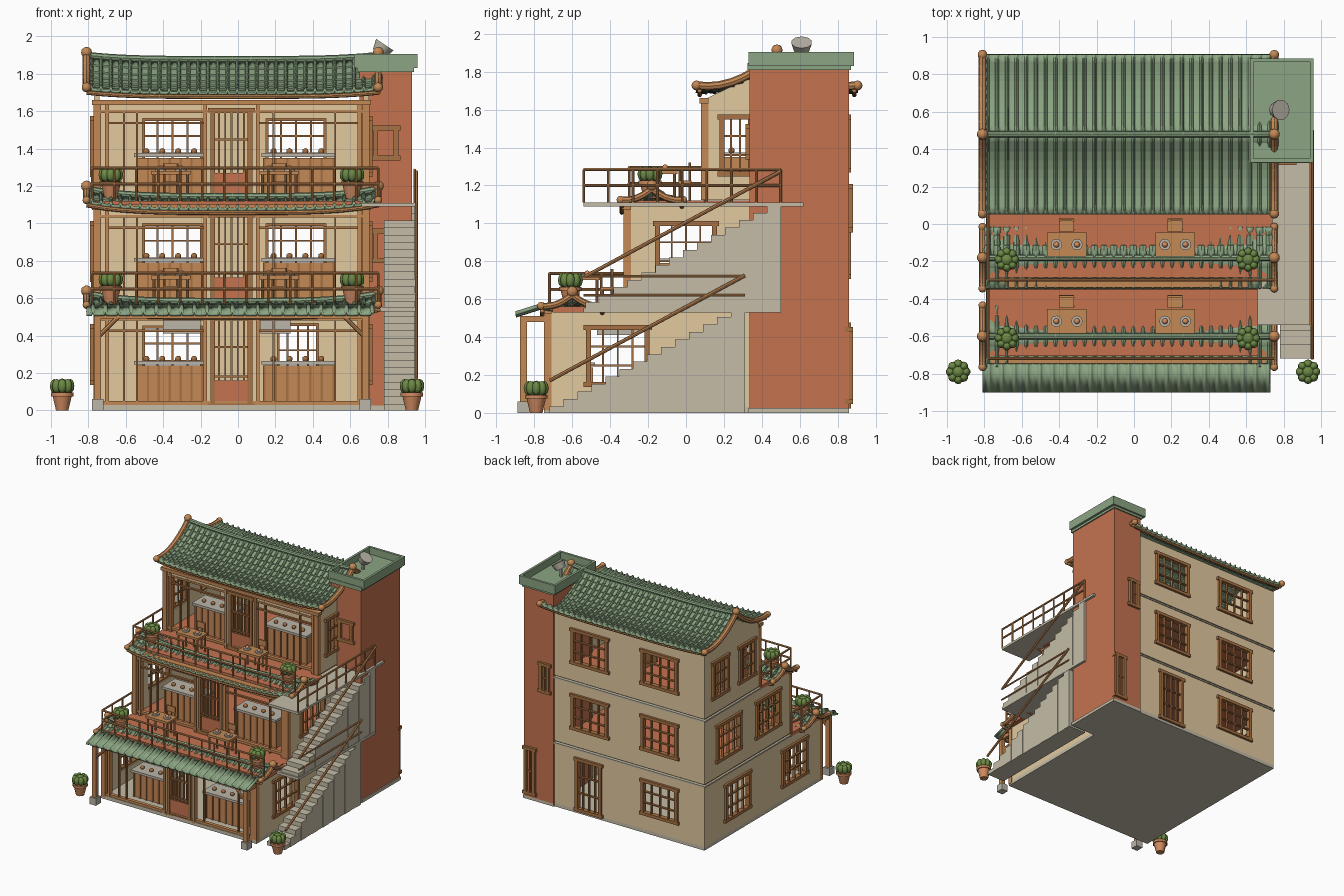
import bpy, bmesh, math
from mathutils import Matrix, Vector

if "Cube" in bpy.data.objects:
    bpy.data.objects.remove(bpy.data.objects["Cube"])


def paint(name, *rgb):
    mat = bpy.data.materials.new(name)
    mat.use_nodes = True
    color = [(channel / 255) ** 2.2 for channel in rgb] + [1]
    mat.diffuse_color = color
    mat.node_tree.nodes["Principled BSDF"].inputs["Base Color"].default_value = color
    return mat


cream = paint("cream plaster", 225, 200, 157)
brick = paint("terracotta red", 195, 114, 80)
green = paint("roof green", 138, 163, 129)
wood = paint("light wood", 194, 135, 85)
dark = paint("dark wood", 165, 112, 68)
concrete = paint("concrete", 195, 187, 166)
stone = paint("grey stone", 186, 180, 167)
leaf = paint("leaf green", 108, 136, 70)
clay = paint("pot clay", 208, 138, 96)

parts = {}


def part(name, mat):
    return parts.setdefault(name, (bmesh.new(), mat))[0]


def box(name, mat, x0, x1, y0, y1, z0, z1):
    size = Matrix.Diagonal((x1 - x0, y1 - y0, z1 - z0, 1))
    place = Matrix.Translation(((x0 + x1) / 2, (y0 + y1) / 2, (z0 + z1) / 2))
    bmesh.ops.create_cube(part(name, mat), size=1, matrix=place @ size)


def rod(name, mat, start, end, r0, r1=None, sides=8):
    start, end = Vector(start), Vector(end)
    way = end - start
    turn = way.to_track_quat("Z", "Y").to_matrix().to_4x4()
    bmesh.ops.create_cone(part(name, mat), cap_ends=True, segments=sides, radius1=r0,
                          radius2=r0 if r1 is None else r1, depth=way.length,
                          matrix=Matrix.Translation((start + end) / 2) @ turn)


def ball(name, mat, place, radius, tall=1.0):
    bmesh.ops.create_icosphere(part(name, mat), subdivisions=2, radius=radius,
                               matrix=Matrix.Translation(place) @ Matrix.Diagonal((1, 1, tall, 1)))


def tube(name, mat, path, radius):
    for start, end in zip(path, path[1:]):
        rod(name, mat, start, end, radius)
        ball(name, mat, end, radius)


# Walls run along x or y; openings are left out of the panels
def panel(name, mat, axis, u0, u1, d0, d1, z0, z1):
    if axis == "x":
        box(name, mat, u0, u1, d0, d1, z0, z1)
    else:
        box(name, mat, d0, d1, u0, u1, z0, z1)


def wall(name, axis, u0, u1, depth, z0, z1, holes):
    holes = [(u - w / 2, u + w / 2, z - h / 2, z + h / 2) for u, z, w, h in holes]
    cuts = sorted({u0, u1, *[edge for hole in holes for edge in hole[:2]]})
    for a, b in zip(cuts, cuts[1:]):
        low = z0
        for left, right, bottom, top in holes:
            if left <= a and b <= right:
                panel(name, cream, axis, a, b, depth, depth + 0.03, low, bottom)
                low = top
        panel(name, cream, axis, a, b, depth, depth + 0.03, low, z1)


def window(axis, u, z, w, h, depth, bars=3, rows=3, name="window_frames"):
    d0, d1, left, right, low, top = depth - 0.02, depth + 0.02, u - w / 2, u + w / 2, z - h / 2, z + h / 2
    for a in (left, right):
        panel(name, dark, axis, a - 0.013, a + 0.013, d0, d1, low, top)
    for b in (low, top):
        panel(name, dark, axis, left - 0.025, right + 0.025, d0, d1, b - 0.013, b + 0.013)
    for i in range(1, bars + 1):
        a = left + w * i / (bars + 1)
        panel(name, dark, axis, a - 0.005, a + 0.005, depth - 0.01, depth + 0.01, low, top)
    for i in range(1, rows):
        b = low + h * i / rows
        panel(name, dark, axis, left, right, depth - 0.01, depth + 0.01, b - 0.005, b + 0.005)


# Roof tiles: raised ribs swept down a stepped slope
def lifted(x, lift):
    return lift * abs((x + 0.03) / 0.78) ** 4


def tiles(name, ribs, courses, path, lift):
    bm = part(name, green)
    rib = ((0, 0), (0.3, 0), (0.36, 0.012), (0.5, 0.018), (0.64, 0.012), (0.7, 0))
    columns = [(-0.81 + 1.56 * (r + u) / ribs, h) for r in range(ribs) for u, h in rib]
    grid = []
    for c in range(courses):
        for s, step in ((c / courses, 0), ((c + 1) / courses, 0.008)):
            y, z = path(s)
            grid.append([bm.verts.new((x, y, z + h + step + lifted(x, lift))) for x, h in columns])
    for a, b in zip(grid, grid[1:]):
        for i in range(len(columns) - 1):
            bm.faces.new((a[i], b[i], b[i + 1], a[i + 1]))
    bm.normal_update()
    if sum(face.normal.z for face in bm.faces) < 0:
        bmesh.ops.reverse_faces(bm, faces=bm.faces)


def roof(name, ridge_y, half, ridge_z, drop, courses, lift, girth):
    spread = [-0.81 + 1.56 * i / 16 for i in range(17)]
    for side, label in ((-1, "front"), (1, "back")):
        def path(s, side=side):
            return ridge_y + side * half * s, ridge_z - drop * s * (2.3 - 1.33 * s)
        tiles(f"{name}_{label}_slope", 30, courses, path, lift)
        for x in (spread[0], spread[-1]):
            verge = [(x, path(i / 7)[0], path(i / 7)[1] + lift + 0.01) for i in range(8)]
            tube(f"{name}_verges", wood, verge, girth)
            ball(f"{name}_verges", wood, verge[-1], girth * 1.2)
        y, z = path(0.96)
        tube(f"{name}_eaves", wood, [(x, y, z + lifted(x, lift) - 0.016) for x in spread], 0.012)
    ridge = [(x, ridge_y, ridge_z + 0.012 + lifted(x, lift)) for x in spread]
    tube(f"{name}_ridge", green, ridge, 0.018)
    for x, y, z in (ridge[0], ridge[-1]):
        ball(f"{name}_finials", wood, (x, y, z + 0.015), 0.03)


def fence(name, start, end, count):
    start, end = Vector(start), Vector(end)
    for rise in (0.09, 0.175):
        up = Vector((0, 0, rise))
        rod(name, wood, start + up, end + up, 0.008)
    for i in range(count + 1):
        foot = start.lerp(end, i / count)
        rod(name, wood, foot, foot + Vector((0, 0, 0.175)), 0.007)


def potted_plant(x, y, z):
    rod("plant_pots", clay, (x, y, z), (x, y, z + 0.08), 0.033, 0.052, 12)
    rod("plant_pots", clay, (x, y, z + 0.075), (x, y, z + 0.095), 0.06, sides=12)
    ball("plants", leaf, (x, y, z + 0.13), 0.04)
    for i in range(8):
        a = math.tau * i / 8
        ball("plants", leaf, (x + 0.042 * math.cos(a), y + 0.042 * math.sin(a), z + 0.13), 0.024, 1.6)


# Three floors: shell, open front, door and counters
box("base_slab", concrete, -0.77, 0.7, -0.75, 0.85, 0, 0.03)
box("base_slab", concrete, 0.65, 0.94, 0.33, 0.86, 0, 0.025)
floors = ((0, -0.73, (0.41, -0.36), 0.31), (0.55, -0.31, (0.53, 0), 0.3), (1.11, 0.1, (0.645, 0.285), 0.19))
for z, front, centres, wide in floors:
    top, foot = z + 0.55, z + 0.012
    backs = [(x, z + 0.31, 0.32, 0.28) for x in (-0.35, 0.31)]
    if z == 0:
        backs[1] = (0.32, 0.25, 0.22, 0.43)
    sides = [(y, z + 0.3, wide, 0.3) for y in centres]
    wall("back_wall", "x", -0.77, 0.7, 0.82, foot, top, backs)
    wall("left_wall", "y", front, 0.82, -0.77, foot, top, sides)
    wall("right_wall", "y", front, 0.82, 0.67, foot, top, sides[1:])
    for hole in backs:
        window("x", *hole, 0.85)
    for hole in sides:
        window("y", *hole, -0.77)
    window("y", *sides[1], 0.7)
    for x, r in ((-0.752, 0.02), (-0.7, 0.01), (-0.175, 0.01), (0.105, 0.01), (0.65, 0.01), (0.682, 0.02)):
        box("front_posts", wood, x - r, x + r, front - 0.02, front + 0.02, foot, top)
    box("front_beams", wood, -0.78, 0.71, front - 0.03, front + 0.02, top - 0.028, top)
    box("front_lintels", cream, -0.74, 0.67, front - 0.01, front + 0.01, top - 0.06, top - 0.02)
    box("front_beams", wood, -0.77, 0.7, front - 0.015, front + 0.015, top - 0.07, top - 0.055)
    box("front_beams", wood, -0.77, 0.7, front - 0.015, front + 0.015, z + 0.03, z + 0.05)
    for a, b in ((-0.17, -0.14), (0.07, 0.1)):
        box("door_side_panels", cream, a, b, front - 0.01, front + 0.01, foot, top)
    for a, b, bar in ((-0.69, -0.18, -0.54), (0.11, 0.64, 0.52)):
        box("front_lattice", dark, a, b, front - 0.01, front + 0.01, z + 0.42, z + 0.432)
        for x in (bar, a + 0.08):
            box("front_lattice", dark, x - 0.005, x + 0.005, front - 0.01, front + 0.01, foot, top)
    window("x", -0.035, z + 0.26, 0.2, 0.47, front, 5, 3, "doors")
    box("door_panels", brick, -0.13, 0.06, front - 0.012, front + 0.012, z + 0.05, z + 0.16)
    for a, b in ((-0.54, -0.19), (0.14, 0.51)):
        y = front + 0.1
        box("counters", wood, a, b, y, y + 0.14, foot, z + 0.24)
        for i in range(7):
            x = a + (b - a) * i / 6
            box("counter_slats", dark, x - 0.006, x + 0.006, y - 0.008, y, foot, z + 0.24)
        box("counter_tops", stone, a - 0.015, b + 0.015, y - 0.03, y + 0.15, z + 0.245, z + 0.265)
        for i in range(4):
            ball("counter_bowls", dark, (a + 0.05 + i * 0.085, y + 0.04, z + 0.275), 0.017)
    if z:
        box("wall_bands", concrete, -0.778, 0.66, front, 0.858, z - 0.012, z)

# Terraces with small tiled edges, railings, tables and plants
for z, front, edge in ((0.56, -0.31, -0.72), (1.12, 0.1, -0.3)):
    box("floors", brick, -0.76, 0.69, front, 0.83, z - 0.03, z)
    box("terraces", brick, -0.775, 0.74, edge + 0.015, front, z - 0.03, z)
    roof("terrace_edge", edge + 0.12, 0.165, z + 0.012, 0.06, 3, 0.04, 0.018)
    fence("terrace_rails", (-0.78, edge, z), (0.75, edge, z), 13)
    fence("terrace_rails", (-0.78, edge, z), (-0.78, front, z), 3)
    for x in (-0.68, 0.61):
        potted_plant(x, edge + 0.11, z + 0.01)
    for x in (-0.36, 0.22):
        y = front - 0.21
        box("tables", wood, x - 0.105, x + 0.105, y - 0.065, y + 0.065, z + 0.14, z + 0.16)
        for i in (-1, 1):
            rod("plates", stone, (x + i * 0.055, y, z + 0.16), (x + i * 0.055, y, z + 0.172), 0.03, sides=12)
            ball("cups", clay, (x + i * 0.055, y, z + 0.175), 0.016)
            for j in (-1, 1):
                rod("tables", wood, (x + i * 0.09, y + j * 0.05, z), (x + i * 0.09, y + j * 0.05, z + 0.14), 0.008)
            rod("chairs", wood, (x + i * 0.035, y + 0.13, z), (x + i * 0.035, y + 0.13, z + 0.2), 0.007)
            rod("chairs", wood, (x + i * 0.035, y + 0.08, z), (x + i * 0.035, y + 0.08, z + 0.09), 0.007)
        box("chairs", wood, x - 0.04, x + 0.04, y + 0.07, y + 0.14, z + 0.09, z + 0.105)
        box("chairs", wood, x - 0.04, x + 0.04, y + 0.125, y + 0.137, z + 0.15, z + 0.2)
for x in (-0.94, 0.93):
    potted_plant(x, -0.79, 0)

# Main roof and gable ends
roof("main_roof", 0.48, 0.425, 1.865, 0.175, 9, 0.022, 0.022)
for x in (-0.77, 0.67):
    bm = part("gables", cream)
    corners = [bm.verts.new((x, y, z)) for y, z in ((0.09, 1.65), (0.85, 1.65), (0.48, 1.84))]
    spun = bmesh.ops.extrude_face_region(bm, geom=[bm.faces.new(corners)])
    bmesh.ops.translate(bm, vec=(0.03, 0, 0), verts=[v for v in spun["geom"] if isinstance(v, bmesh.types.BMVert)])
    bmesh.ops.recalc_face_normals(bm, faces=bm.faces)

# Entrance canopy on braced posts, with hoods inside
tiles("canopy_slope", 23, 1, lambda s: (-0.75 - 0.15 * s, 0.565 - 0.055 * s), 0)
for x, lean in ((-0.75, 1), (0.68, -1)):
    box("canopy_posts", wood, x - 0.018, x + 0.018, -0.875, -0.84, 0.05, 0.51)
    box("canopy_footings", stone, x - 0.03, x + 0.03, -0.89, -0.825, 0, 0.06)
    rod("canopy_braces", wood, (x, -0.855, 0.39), (x + lean * 0.11, -0.855, 0.5), 0.012)
    box("canopy_beams", wood, x - 0.015, x + 0.015, -0.875, -0.73, 0.48, 0.51)
box("canopy_beams", wood, -0.77, 0.7, -0.87, -0.845, 0.49, 0.51)
for a, b in ((-0.4, -0.2), (0.12, 0.28)):
    box("cooking_hoods", stone, a, b, -0.47, -0.25, 0.41, 0.48)

# Stair tower with parapet, windows and dish
box("tower", brick, 0.65, 0.93, 0.335, 0.86, 0.025, 1.81)
box("parapet", green, 0.64, 0.94, 0.325, 0.87, 1.81, 1.845)
for a, b, c, d in ((0.62, 0.96, 0.33, 0.35), (0.62, 0.96, 0.865, 0.885), (0.62, 0.64, 0.33, 0.885), (0.94, 0.96, 0.33, 0.885)):
    box("parapet", green, a, b, c, d, 1.83, 1.905)
for z in (0.88, 1.43):
    window("x", 0.79, z, 0.11, 0.16, 0.335, 0, 1)
window("x", 0.73, 1.08, 0.07, 0.23, 0.86, 1, 2)
window("x", 0.87, 0.25, 0.08, 0.38, 0.86, 1, 2)
rod("dish", stone, (0.755, 0.61, 1.91), (0.785, 0.61, 1.955), 0.04, 0.056, 10)
rod("dish_stand", stone, (0.755, 0.61, 1.84), (0.755, 0.61, 1.92), 0.012)

# Outside stairs, landings and handrails
for z, start in ((0, -0.72), (0.55, -0.53)):
    run, rise = 1.03 / 14, 0.55 / 14
    for i in range(14):
        y, side = start + i * run, 0.945 + 0.003 * (i % 2)
        box("stairs", concrete, 0.78, side, y, y + run, z, z + rise * (i + 1) - 0.005)
    rod("handrails", wood, (0.953, start, z + 0.17), (0.953, start + 1.03, z + 0.725), 0.01)
box("landings", concrete, 0.66, 0.95, -0.54, 0.5, 0.53, 0.553)
box("landings", concrete, 0.66, 0.95, -0.54, 0.62, 1.09, 1.11)
fence("landing_rails", (0.945, -0.54, 1.11), (0.945, 0.5, 1.11), 8)
for z in (0.62, 0.72):
    rod("landing_rails", wood, (0.952, -0.54, z), (0.952, 0.31, z), 0.007)

# Turn every part into an object
for name, (bm, mat) in parts.items():
    mesh = bpy.data.meshes.new(name)
    bm.to_mesh(mesh)
    bm.free()
    mesh.materials.append(mat)
    mesh.polygons.foreach_set("use_smooth", [True] * len(mesh.polygons))
    mesh.set_sharp_from_angle(angle=math.radians(35))
    thing = bpy.data.objects.new(name, mesh)
    bpy.context.collection.objects.link(thing)
    if name.endswith("slope"):
        shell = thing.modifiers.new("thickness", "SOLIDIFY")
        shell.thickness, shell.offset = 0.015, -1
